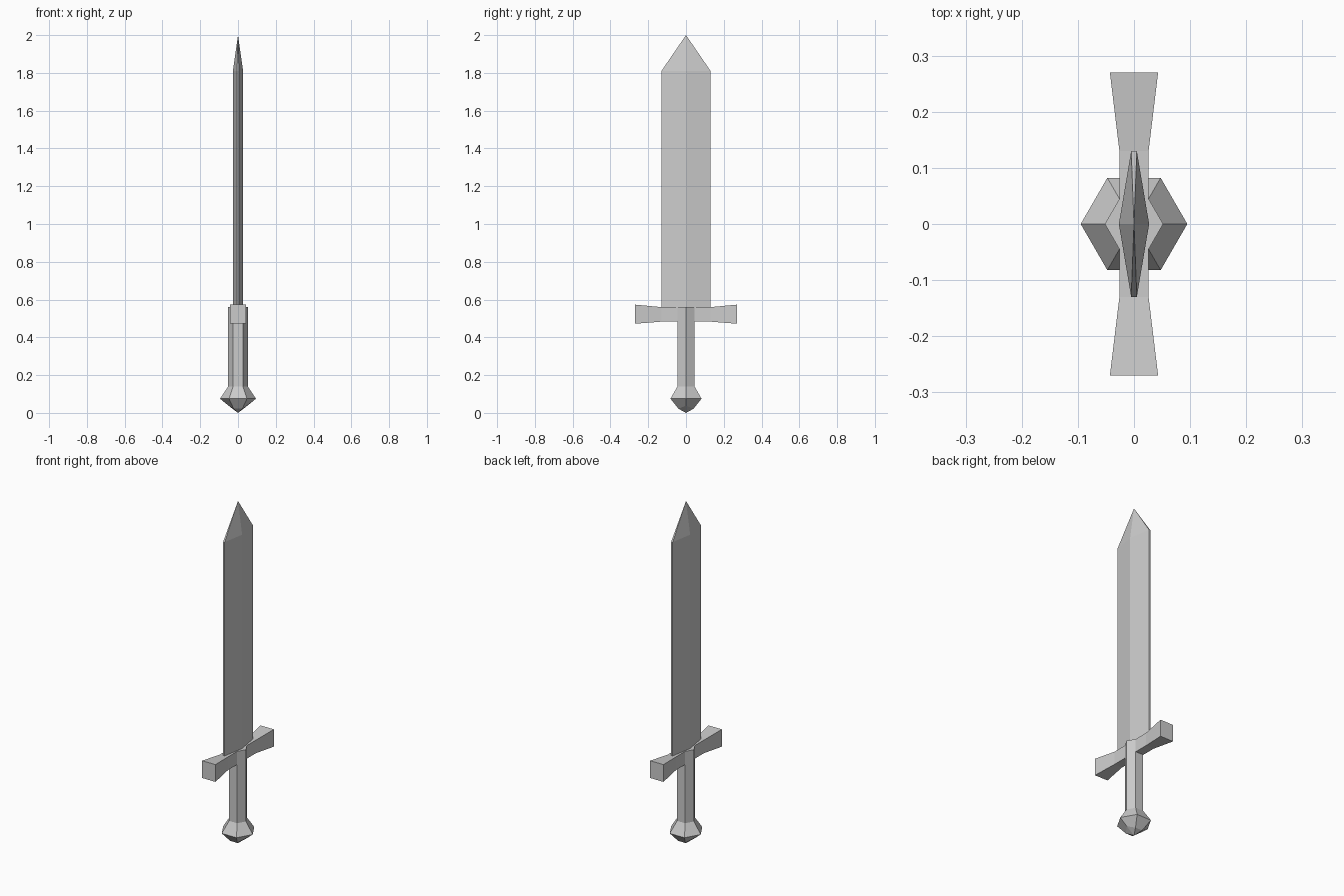
import bpy
from math import cos, sin, pi

cube = bpy.data.objects.get("Cube")
if cube:
    bpy.data.objects.remove(cube)

steel = bpy.data.materials.new("grey_steel")
steel.use_nodes = True
grey = (0.6, 0.6, 0.6, 1)
steel.diffuse_color = grey
steel.node_tree.nodes["Principled BSDF"].inputs["Base Color"].default_value = grey


def loft(name, rings):
    """Skin a list of equal-sized vertex rings and cap both ends."""
    n = len(rings[0])
    verts = [p for ring in rings for p in ring]
    faces = [(k * n + i, k * n + (i + 1) % n, (k + 1) * n + (i + 1) % n, (k + 1) * n + i)
             for k in range(len(rings) - 1) for i in range(n)]
    last = (len(rings) - 1) * n
    faces += [tuple(reversed(range(n))), tuple(range(last, last + n))]
    mesh = bpy.data.meshes.new(name)
    mesh.from_pydata(verts, [], faces)
    mesh.materials.append(steel)
    obj = bpy.data.objects.new(name, mesh)
    bpy.context.collection.objects.link(obj)
    # Merge collapsed points and make normals consistent
    import bmesh
    bm = bmesh.new()
    bm.from_mesh(mesh)
    bmesh.ops.remove_doubles(bm, verts=bm.verts, dist=0.0005)
    bmesh.ops.recalc_face_normals(bm, faces=bm.faces)
    bm.to_mesh(mesh)
    bm.free()
    return obj


def hexagon(r, z, side_r=None, side_z=None):
    """Hexagon with corners on +-x; those two corners may differ from the rest."""
    ring = []
    for i in range(6):
        on_side = i % 3 == 0 and side_r is not None
        rad, h = (side_r, side_z) if on_side else (r, z)
        ring.append((rad * cos(i * pi / 3), rad * sin(i * pi / 3), h))
    return ring


def blade_ring(z, scale=1):
    half = [(0.027, 0), (0.005, 0.13), (-0.005, 0.13)]
    return [(s * x * scale, s * y * scale, z) for s in (1, -1) for x, y in half]


def guard_ring(y, w, low, high):
    return [(-w, y, low), (w, y, low), (w, y, high), (-w, y, high)]


# Blade: flattened diamond section running to a point
loft("blade", [blade_ring(0.555), blade_ring(1.81), blade_ring(2.0, 0.001)])

# Crossguard: straight bar with flared ends
loft("crossguard", [guard_ring(-0.27, 0.043, 0.472, 0.573),
                    guard_ring(-0.13, 0.026, 0.483, 0.56),
                    guard_ring(0.13, 0.026, 0.483, 0.56),
                    guard_ring(0.27, 0.043, 0.472, 0.573)])

# Six-sided grip
loft("grip", [hexagon(0.052, 0.14), hexagon(0.052, 0.56)])

# Faceted pommel with a blunt pointed base
loft("pommel", [hexagon(0.0001, 0), hexagon(0.046, 0.022, 0.05, 0.038),
                hexagon(0.095, 0.075), hexagon(0.052, 0.14)])
